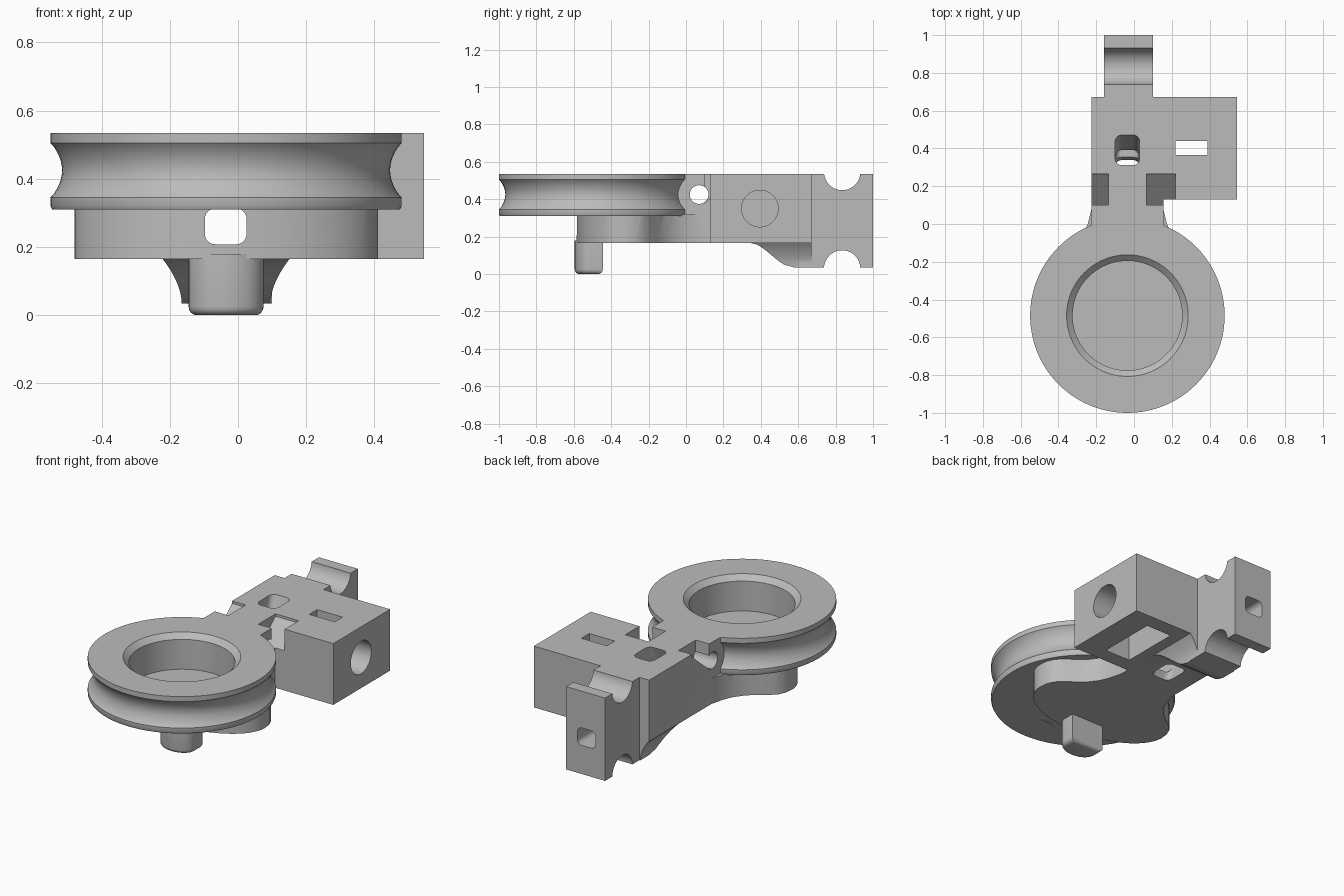
import bpy, bmesh, math
from mathutils import Vector

if "Cube" in bpy.data.objects:
    bpy.data.objects.remove(bpy.data.objects["Cube"], do_unlink=True)

GREY = (0.5, 0.5, 0.5, 1)
mat = bpy.data.materials.new("plain grey")
mat.use_nodes = True
mat.diffuse_color = GREY
mat.node_tree.nodes["Principled BSDF"].inputs["Base Color"].default_value = GREY

CX, CY = -0.035, -0.485   # centre line and wheel centre


def make(name, bm):
    bmesh.ops.recalc_face_normals(bm, faces=bm.faces)
    me = bpy.data.meshes.new(name)
    bm.to_mesh(me)
    bm.free()
    ob = bpy.data.objects.new(name, me)
    bpy.context.collection.objects.link(ob)
    me.materials.append(mat)
    return ob


def prism(name, pts, lo, hi, axis="z"):
    """Extrude a 2D outline along an axis (x: outline is y,z; y: x,z; z: x,y)."""
    i = "xyz".index(axis)
    bm = bmesh.new()
    verts = []
    for p in pts:
        c = list(p)
        c.insert(i, lo)
        verts.append(bm.verts.new(c))
    face = bm.faces.new(verts)
    ext = bmesh.ops.extrude_face_region(bm, geom=[face])
    step = Vector([hi - lo if k == i else 0 for k in range(3)])
    bmesh.ops.translate(bm, vec=step, verts=[g for g in ext["geom"] if isinstance(g, bmesh.types.BMVert)])
    return make(name, bm)


def rect(a0, a1, b0, b1):
    return [(a0, b0), (a1, b0), (a1, b1), (a0, b1)]


def round_rect(a0, a1, b0, b1, r, n=6):
    pts = []
    for k, (a, b) in enumerate([(a1 - r, b1 - r), (a0 + r, b1 - r), (a0 + r, b0 + r), (a1 - r, b0 + r)]):
        for j in range(n + 1):
            t = (k + j / n) * math.pi / 2
            pts.append((a + r * math.cos(t), b + r * math.sin(t)))
    return pts


def circle(a, b, r, n=40):
    return [(a + r * math.cos(2 * math.pi * k / n), b + r * math.sin(2 * math.pi * k / n)) for k in range(n)]


def mirrored(half):
    """Outline from its +x half, mirrored about the centre line."""
    return [(CX + u, y) for u, y in half] + [(CX - u, y) for u, y in reversed(half) if u > 0]


def boolean(ob, other, op):
    mod = ob.modifiers.new(op, "BOOLEAN")
    mod.operation, mod.solver, mod.object = op, "EXACT", other
    bpy.context.view_layer.objects.active = ob
    bpy.ops.object.modifier_apply(modifier=mod.name)
    bpy.data.objects.remove(other, do_unlink=True)


# Grooved wheel with a chamfered round recess
bm = bmesh.new()
groove = [(0.515 - 0.034 * math.sin(math.pi * k / 12) ** 0.8, 0.345 + 0.16 * k / 12) for k in range(13)]
profile = [(0, 0.31), (0.51, 0.31), (0.515, 0.32)] + groove + [
    (0.515, 0.535), (0.322, 0.535), (0.29, 0.505), (0.29, 0.325), (0, 0.325)]
vs = [bm.verts.new((CX + r, CY, z)) for r, z in profile]
es = [bm.edges.new(p) for p in zip(vs, vs[1:])]
bmesh.ops.spin(bm, geom=vs + es, cent=(CX, CY, 0), axis=(0, 0, 1), angle=2 * math.pi, steps=96)
bmesh.ops.remove_doubles(bm, verts=bm.verts, dist=1e-4)
wheel = make("grooved_wheel", bm)

# Lobed base under the wheel: smooth front, concave flanks running into the arm
front = [(0.445 * math.sin(t), -0.33 - 0.255 * math.cos(t)) for t in [k * math.pi / 32 for k in range(17)]]
flank = [(0.44, -0.28), (0.42, -0.235), (0.38, -0.195), (0.33, -0.16),
         (0.28, -0.12), (0.235, -0.06), (0.21, 0.0), (0.19, 0.08)]
base = prism("lobed_base", mirrored(front + flank), 0.165, 0.318)

# Arm and side block share one outline
arm = prism("arm_and_block", [(-0.225, -0.05), (0.155, -0.05), (0.155, 0.13), (0.545, 0.13),
                              (0.545, 0.672), (-0.225, 0.672)], 0.165, 0.535)

# Tail plate with round notches above and below
tail = prism("tail_plate", rect(0.6, 1, 0.035, 0.535), -0.16, 0.1, "x")
for z in (0.545, 0.03):
    boolean(tail, prism("notch", circle(0.835, z, 0.097), -0.3, 0.3, "x"), "DIFFERENCE")

# Flared brace below the arm
bm = bmesh.new()
rings = []
for k in range(11):
    s = k / 10
    z = 0.17 - 0.135 * s
    half = 0.13 + 0.06 * (1 - s) ** 1.8
    y0 = 0.33 + 0.25 * (0.5 + math.asin(2 * s - 1) / math.pi)
    rings.append([bm.verts.new(c) for c in ((CX - half, y0, z), (CX + half, y0, z),
                                            (CX + half, 0.672, z), (CX - half, 0.672, z))])
for a, b in zip(rings, rings[1:]):
    for i in range(4):
        bm.faces.new((a[i], a[(i + 1) % 4], b[(i + 1) % 4], b[i]))
bm.faces.new(rings[0])
bm.faces.new(rings[-1])
brace = make("flared_brace", bm)

# Join the solids, then cut the openings
for part in (tail, brace, base, wheel):
    boolean(arm, part, "UNION")
arm.name = "pulley_arm"

cutters = [
    prism("cable_channel", round_rect(-0.097, 0.025, 0.208, 0.313, 0.03), -0.8, 1.1, "y"),
    prism("slot_top", rect(0.22, 0.39, 0.365, 0.44), 0.3, 0.6),
    prism("slot_bottom", rect(0.22, 0.39, 0.22, 0.58), 0.1, 0.455),
    prism("side_bore", circle(0.395, 0.35, 0.098), 0.3, 0.6, "x"),
    prism("cross_hole", circle(0.07, 0.425, 0.05), -0.3, 0.3, "x"),
]
# Sloped pockets beside the neck
for x0, x1 in ((-0.3, -0.135), (0.065, 0.22)):
    cutters.append(prism("pocket", [(0.1, 0.38), (0.265, 0.52), (0.265, 0.56), (0.1, 0.56)], x0, x1, "x"))
# Rounded hole from the top, leaning forward as it goes down
well = prism("leaning_well", round_rect(-0.1, 0.03, 0.315, 0.475, 0.035), 0.535, 0.1)
for v in well.data.vertices:
    if v.co.z < 0.3:
        v.co.y -= 0.16
    else:
        v.co.z += 0.01
cutters.append(well)
for c in cutters:
    boolean(arm, c, "DIFFERENCE")

# Rounded peg below the base
nose = [(0.11 * math.sin(t), -0.515 - 0.08 * math.cos(t)) for t in [k * math.pi / 20 for k in range(11)]]
peg = prism("peg", mirrored(nose + [(0.11, -0.445)]), 0.003, 0.18)
bm = bmesh.new()
bm.from_mesh(peg.data)
low = [e for e in bm.edges if all(v.co.z < 0.01 for v in e.verts)]
bmesh.ops.bevel(bm, geom=low, offset=0.025, segments=4, profile=0.5, affect="EDGES")
bm.to_mesh(peg.data)
bm.free()
for v in peg.data.vertices:
    v.co.z = v.co.z - 0.003 if v.co.z < 0.1 else v.co.z

# Smooth round surfaces, keep edges crisp
for ob in (arm, peg):
    bpy.ops.object.select_all(action="DESELECT")
    ob.select_set(True)
    bpy.context.view_layer.objects.active = ob
    bpy.ops.object.shade_smooth_by_angle(angle=math.radians(30))
